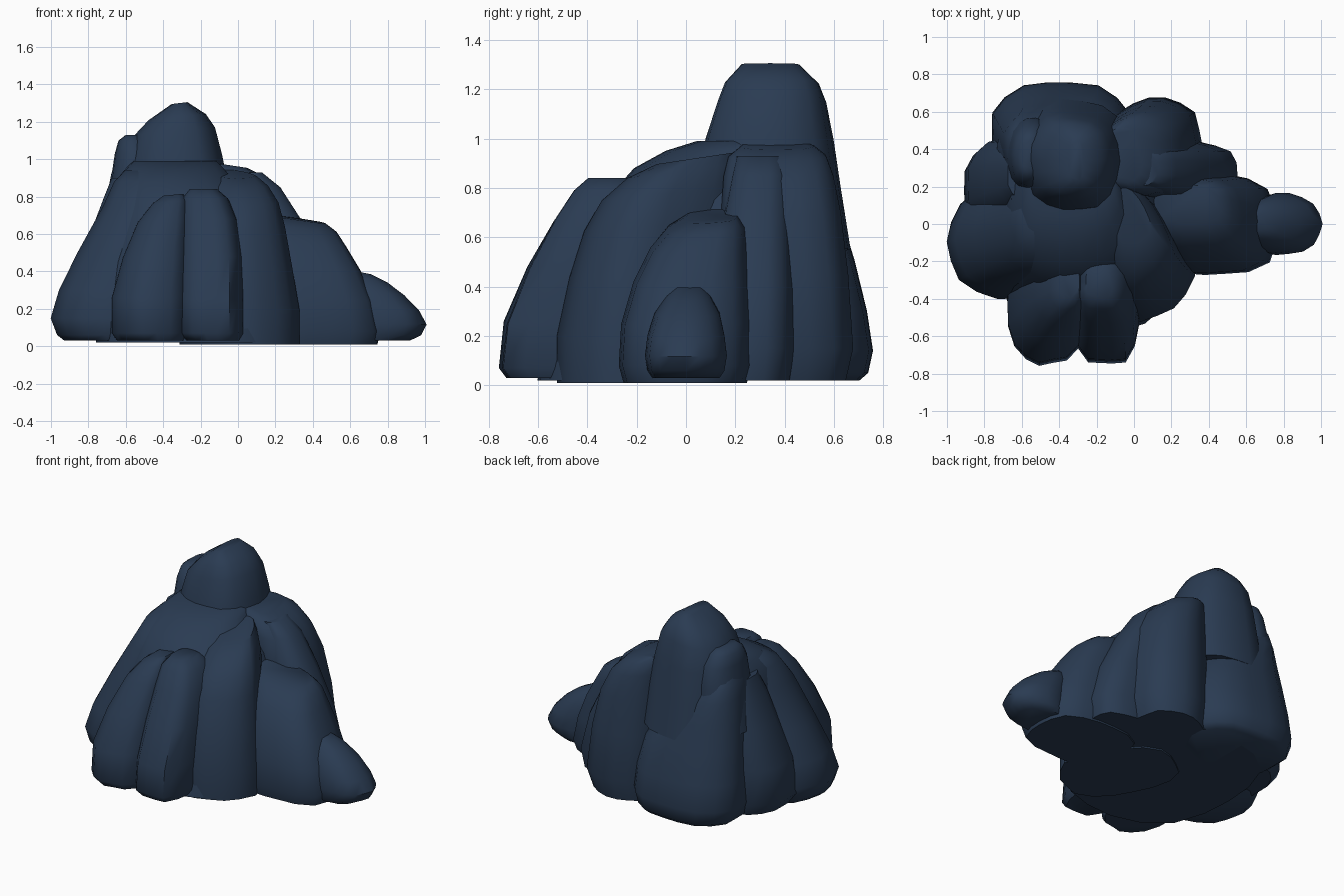
import bpy, bmesh, math, random

stone = bpy.data.materials.new("dark slate blue")
stone.diffuse_color = (0.023, 0.044, 0.085, 1)


def rock(name, rings, power=2.5, slope=(0, 0), sides=18, seed=1, turn=0):
    """Loft a boulder through rings of (z, x0, x1, y0, y1); slope tilts the crown,
    turn rotates every ring about its own centre (degrees)."""
    rng = random.Random(seed)
    chip = [1 - 0.06 * rng.random() for _ in range(sides)]
    ct, st = math.cos(math.radians(turn)), math.sin(math.radians(turn))
    bm = bmesh.new()
    top = rings[-1][0]
    loops = []
    for z, x0, x1, y0, y1 in rings:
        cx, cy, rx, ry = (x0 + x1) / 2, (y0 + y1) / 2, (x1 - x0) / 2, (y1 - y0) / 2
        loop = []
        for i in range(sides):
            a = 2 * math.pi * i / sides
            c, s = math.cos(a), math.sin(a)
            r = chip[i] / (abs(c) ** power + abs(s) ** power) ** (1 / power)
            u, v = rx * r * c, ry * r * s
            dx, dy = u * ct - v * st, u * st + v * ct
            dz = (slope[0] * dx + slope[1] * dy) * max(0, z / top) ** 2
            loop.append(bm.verts.new((cx + dx, cy + dy, z + dz)))
        loops.append(loop)
    for lo, hi in zip(loops, loops[1:]):
        for i in range(sides):
            j = (i + 1) % sides
            bm.faces.new((lo[i], lo[j], hi[j], hi[i]))
    bm.faces.new(loops[0][::-1])
    bm.faces.new(loops[-1])
    me = bpy.data.meshes.new(name)
    bm.to_mesh(me)
    bm.free()
    me.materials.append(stone)
    ob = bpy.data.objects.new(name, me)
    bpy.context.collection.objects.link(ob)
    bpy.ops.object.select_all(action='DESELECT')
    ob.select_set(True)
    bpy.context.view_layer.objects.active = ob
    bpy.ops.object.shade_smooth_by_angle(angle=math.radians(50))
    return ob


# central mass and summit
rock("core", [(0.02, -0.78, 0.34, -0.62, 0.62), (0.20, -0.78, 0.32, -0.58, 0.60),
              (0.45, -0.76, 0.24, -0.48, 0.54), (0.75, -0.70, 0.12, -0.34, 0.50),
              (0.88, -0.67, 0.00, -0.22, 0.46), (0.95, -0.61, -0.06, -0.09, 0.44),
              (0.99, -0.57, -0.10, 0.04, 0.42)], 2.5, seed=2)
rock("summit", [(0.55, -0.63, -0.02, 0.02, 0.67), (0.80, -0.62, -0.04, 0.04, 0.63),
                (1.00, -0.59, -0.08, 0.07, 0.60), (1.15, -0.555, -0.12, 0.12, 0.57),
                (1.225, -0.48, -0.17, 0.15, 0.54), (1.30, -0.355, -0.27, 0.22, 0.46)],
     2.6, (0.12, 0), seed=3)
rock("summit_flake", [(0.60, -0.74, -0.40, 0.18, 0.58), (0.90, -0.68, -0.42, 0.18, 0.57),
                      (1.03, -0.66, -0.44, 0.20, 0.54), (1.10, -0.64, -0.48, 0.24, 0.50),
                      (1.13, -0.60, -0.52, 0.28, 0.46)], 2.4, seed=4)

# left side
rock("left_boulder", [(0.03, -0.94, -0.35, -0.38, 0.18), (0.06, -0.98, -0.33, -0.40, 0.20),
                      (0.15, -1.015, -0.32, -0.41, 0.22), (0.30, -0.97, -0.31, -0.38, 0.22),
                      (0.50, -0.87, -0.28, -0.33, 0.22), (0.75, -0.73, -0.26, -0.27, 0.22),
                      (0.88, -0.67, -0.28, -0.18, 0.22), (0.94, -0.61, -0.32, -0.06, 0.2)],
     2.1, seed=5)
rock("left_rear_boulder", [(0.04, -0.86, -0.40, -0.10, 0.44), (0.12, -0.92, -0.40, -0.08, 0.46),
                           (0.35, -0.90, -0.40, -0.04, 0.47), (0.60, -0.80, -0.40, 0.02, 0.46),
                           (0.78, -0.73, -0.42, 0.06, 0.44), (0.90, -0.68, -0.46, 0.12, 0.40)],
     2.4, seed=6)

# rear: slab crest climbs towards the left flake
rock("rear_slab", [(0.02, -0.70, -0.06, 0.25, 0.71), (0.05, -0.74, -0.03, 0.25, 0.745),
                   (0.14, -0.77, -0.01, 0.24, 0.765), (0.30, -0.76, -0.02, 0.24, 0.74),
                   (0.50, -0.74, -0.06, 0.24, 0.69), (0.66, -0.72, -0.18, 0.24, 0.64),
                   (0.80, -0.70, -0.34, 0.24, 0.60), (0.90, -0.68, -0.45, 0.26, 0.55),
                   (0.96, -0.65, -0.52, 0.30, 0.50)], 2.5, (-0.25, 0), seed=7)
rock("rear_right_column", [(0.02, -0.12, 0.33, 0.16, 0.65), (0.15, -0.13, 0.37, 0.15, 0.68),
                           (0.45, -0.14, 0.34, 0.14, 0.66), (0.70, -0.15, 0.29, 0.14, 0.63),
                           (0.85, -0.16, 0.22, 0.15, 0.60), (0.93, -0.17, 0.14, 0.17, 0.57),
                           (0.97, -0.17, 0.05, 0.22, 0.52)], 2.6, (-0.15, 0), seed=8)
rock("right_rear_column", [(0.02, 0.05, 0.54, 0.10, 0.42), (0.15, 0.05, 0.56, 0.10, 0.44),
                           (0.40, 0.03, 0.49, 0.11, 0.44), (0.65, 0.0, 0.36, 0.14, 0.43),
                           (0.85, -0.05, 0.23, 0.18, 0.42), (0.93, -0.1, 0.13, 0.2, 0.40)],
     2.7, seed=9)

# front pillars
rock("front_left_pillar", [(0.03, -0.65, -0.27, -0.73, -0.10), (0.07, -0.68, -0.26, -0.76, -0.10),
                           (0.26, -0.68, -0.26, -0.74, -0.10), (0.48, -0.62, -0.26, -0.645, -0.10),
                           (0.67, -0.54, -0.26, -0.535, -0.12), (0.77, -0.46, -0.27, -0.46, -0.16),
                           (0.81, -0.40, -0.29, -0.40, -0.22)], 3.0, (0.1, 0), seed=10)
rock("front_middle_pillar", [(0.03, -0.29, 0.02, -0.73, -0.10), (0.07, -0.33, 0.04, -0.76, -0.10),
                             (0.25, -0.33, 0.04, -0.74, -0.10), (0.48, -0.32, 0.03, -0.645, -0.10),
                             (0.68, -0.31, 0.00, -0.535, -0.12), (0.79, -0.30, -0.05, -0.46, -0.16),
                             (0.84, -0.26, -0.11, -0.40, -0.22)], 3.0, seed=11)
rock("front_right_buttress", [(0.01, -0.27, 0.27, -0.52, 0.22), (0.20, -0.27, 0.27, -0.52, 0.22),
                              (0.45, -0.26, 0.23, -0.47, 0.22), (0.65, -0.25, 0.20, -0.41, 0.22),
                              (0.78, -0.22, 0.17, -0.34, 0.22), (0.87, -0.18, 0.12, -0.24, 0.22),
                              (0.92, -0.14, 0.07, -0.12, 0.2)], 3.0, (0, 0.15), seed=12, turn=28)

# right side, stepping down
rock("right_boulder", [(0.01, 0.10, 0.75, -0.26, 0.25), (0.08, 0.10, 0.77, -0.28, 0.27),
                       (0.25, 0.10, 0.73, -0.27, 0.27), (0.42, 0.10, 0.66, -0.22, 0.26),
                       (0.56, 0.10, 0.58, -0.15, 0.25), (0.64, 0.10, 0.53, -0.08, 0.24),
                       (0.685, 0.10, 0.47, 0.0, 0.21)], 3.2, (-0.15, 0.05), seed=13)
rock("right_small_boulder", [(0.03, 0.58, 0.92, -0.14, 0.14), (0.06, 0.58, 0.98, -0.16, 0.16),
                             (0.12, 0.58, 1.01, -0.17, 0.17), (0.20, 0.57, 0.97, -0.16, 0.16),
                             (0.29, 0.56, 0.89, -0.13, 0.14), (0.36, 0.56, 0.80, -0.08, 0.10),
                             (0.40, 0.56, 0.71, -0.04, 0.06)], 2.2, (-0.2, 0), seed=14)
